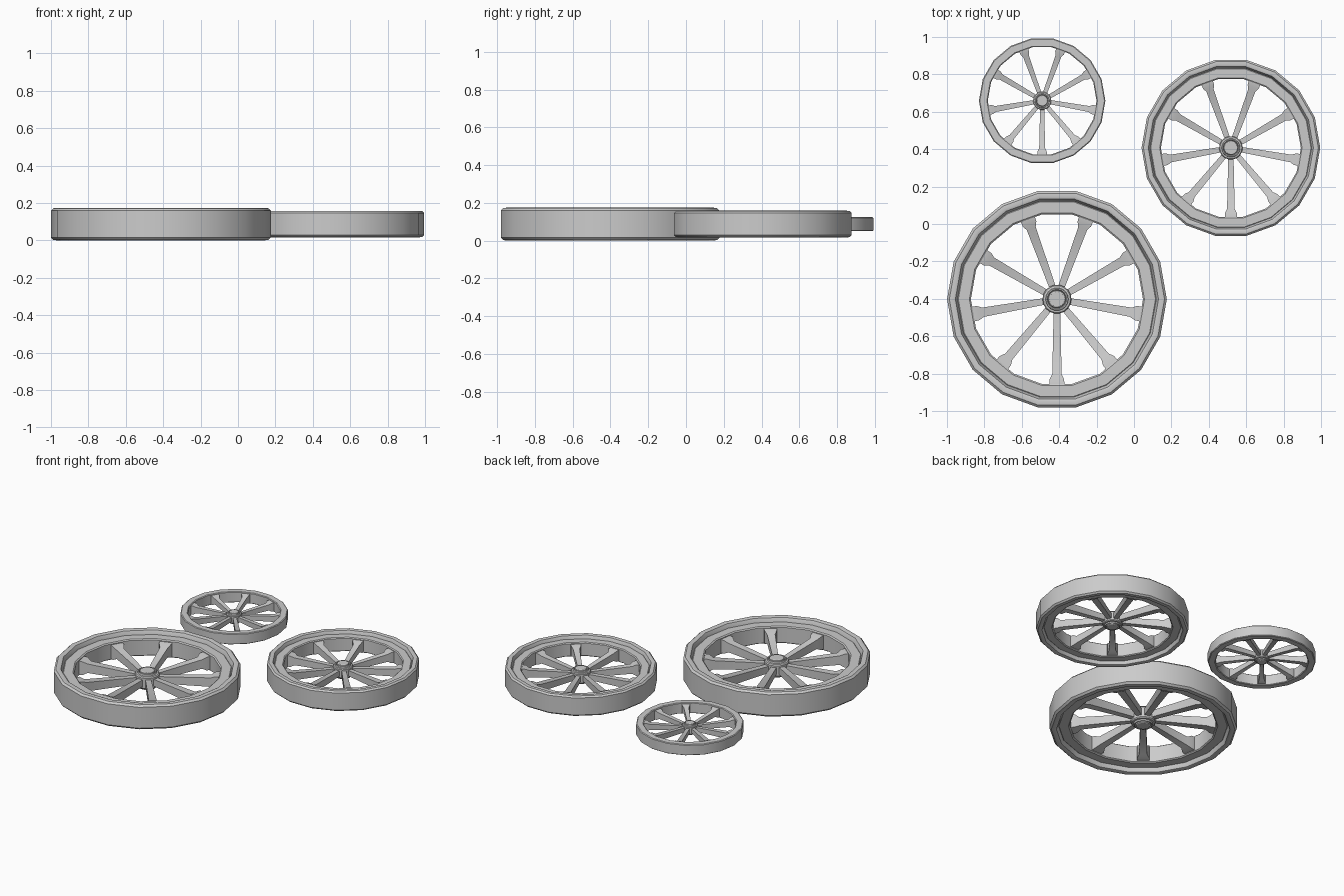
import bpy, bmesh
from math import cos, sin, pi, radians

if "Cube" in bpy.data.objects:
    bpy.data.objects.remove(bpy.data.objects["Cube"])

SIDES, SPOKES = 18, 9


def finish(name, bm, loc):
    bmesh.ops.remove_doubles(bm, verts=bm.verts, dist=1e-5)
    bmesh.ops.recalc_face_normals(bm, faces=bm.faces)
    me = bpy.data.meshes.new(name)
    bm.to_mesh(me)
    bm.free()
    ob = bpy.data.objects.new(name, me)
    bpy.context.collection.objects.link(ob)
    ob.location = loc
    bpy.ops.object.select_all(action='DESELECT')
    ob.select_set(True)
    bpy.context.view_layer.objects.active = ob
    bpy.ops.object.shade_smooth_by_angle(angle=radians(30))
    return ob


def lathe(name, half, s, loc, capped=False):
    """Spin a half profile (r, z), listed outside to inside, mirrored in z."""
    prof = [(r, z) for r, z in half] + [(r, -z) for r, z in reversed(half)]
    bm = bmesh.new()
    rings = [[bm.verts.new((r * s * cos(2 * pi * i / SIDES),
                            r * s * sin(2 * pi * i / SIDES), z * s))
              for i in range(SIDES)] for r, z in prof]
    n = len(prof)
    for k in range(n):
        a, b = rings[k], rings[(k + 1) % n]
        if capped and k == len(half) - 1:
            continue
        for i in range(SIDES):
            j = (i + 1) % SIDES
            bm.faces.new((a[i], a[j], b[j], b[i]))
    if capped:
        bm.faces.new(rings[len(half) - 1])
        bm.faces.new(rings[len(half)])
    return finish(name, bm, loc)


def spokes(name, s, loc):
    # sections: radius, half width, half height
    sections = [(0.08, 0.032, 0.042), (0.75, 0.047, 0.058),
                (0.80, 0.072, 0.085), (0.88, 0.076, 0.09)]
    bm = bmesh.new()
    for k in range(SPOKES):
        a = -pi / 2 + 2 * pi * k / SPOKES
        c, d = cos(a), sin(a)
        loops = []
        for r, w, h in sections:
            loops.append([bm.verts.new(((r * c - y * d) * s,
                                        (r * d + y * c) * s, z * s))
                          for y, z in ((-w, -h), (w, -h), (w, h), (-w, h))])
        for p, q in zip(loops, loops[1:]):
            for i in range(4):
                j = (i + 1) % 4
                bm.faces.new((p[i], p[j], q[j], q[i]))
        bm.faces.new(loops[0])
        bm.faces.new(loops[-1])
    return finish(name, bm, loc)


RIM = [(1.0, 0.098), (0.985, 0.11), (0.875, 0.11), (0.86, 0.098)]
TIRE = [(1.098, 0.135), (1.075, 0.158), (1.035, 0.163), (1.015, 0.155), (0.99, 0.10)]
HUB = [(0.145, 0.065), (0.135, 0.078), (0.115, 0.082), (0.11, 0.10),
       (0.098, 0.10), (0.09, 0.085), (0.085, 0.105), (0.075, 0.112)]


def wheel(prefix, x, y, s, tire):
    loc = (x, y, 0.0875)
    lathe(prefix + "_rim", RIM, s, loc)
    lathe(prefix + "_hub", HUB, s, loc, capped=True)
    spokes(prefix + "_spokes", s, loc)
    if tire:
        lathe(prefix + "_tire", TIRE, s, loc)


wheel("large_wheel", -0.412, -0.402, 0.535, True)
wheel("medium_wheel", 0.518, 0.407, 0.435, True)
wheel("small_wheel", -0.491, 0.659, 0.338, False)
